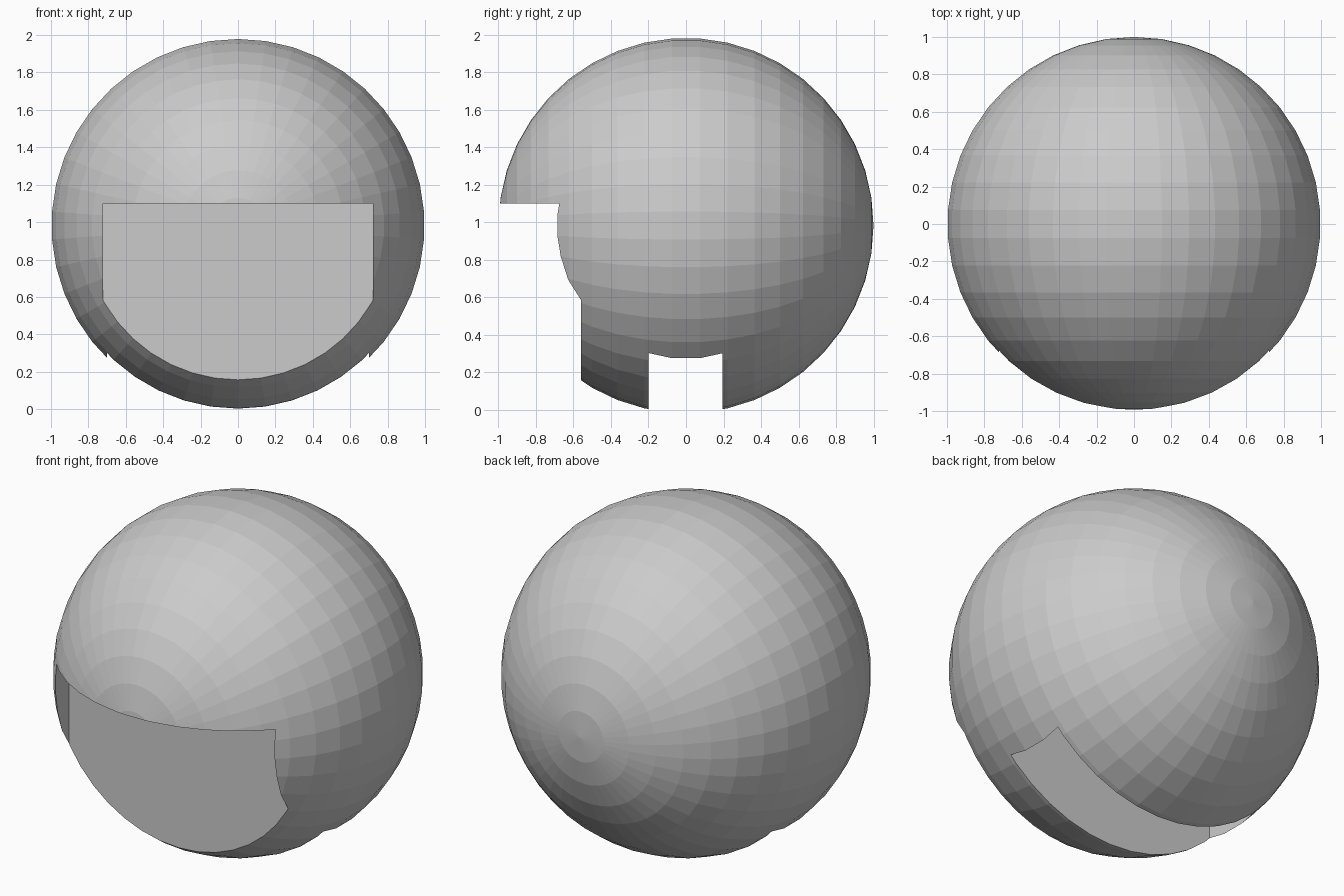
import bpy, bmesh
from math import radians
from mathutils import Matrix

if "Cube" in bpy.data.objects:
    bpy.data.objects.remove(bpy.data.objects["Cube"])

CENTRE_Z = 0.982


def make_object(name, bm):
    mesh = bpy.data.meshes.new(name)
    bm.to_mesh(mesh)
    bm.free()
    obj = bpy.data.objects.new(name, mesh)
    bpy.context.collection.objects.link(obj)
    return obj


def box(name, lo, hi):
    bm = bmesh.new()
    bmesh.ops.create_cube(bm, size=1)
    for v in bm.verts:
        v.co = [a + (c + 0.5) * (b - a) for a, b, c in zip(lo, hi, v.co)]
    return make_object(name, bm)


def cut(target, cutter):
    mod = target.modifiers.new(cutter.name, 'BOOLEAN')
    mod.operation = 'DIFFERENCE'
    mod.solver = 'EXACT'
    mod.object = cutter
    bpy.context.view_layer.objects.active = target
    bpy.ops.object.modifier_apply(modifier=mod.name)
    bpy.data.objects.remove(cutter)


# Faceted ball with its poles at front and back
bm = bmesh.new()
bmesh.ops.create_uvsphere(
    bm, u_segments=42, v_segments=21, radius=1,
    matrix=Matrix.Translation((0, 0, CENTRE_Z)) @ Matrix.Rotation(radians(90), 4, 'X'))
ball = make_object("ball_body", bm)

# Flat recess in the lower front
cut(ball, box("front_recess", (-0.722, -1.5, -0.5), (0.722, -0.56, 1.1)))

# Deep slot up through the underside
cut(ball, box("bottom_slot", (-0.70, -0.20, -0.5), (0.70, 0.195, 1.05)))
